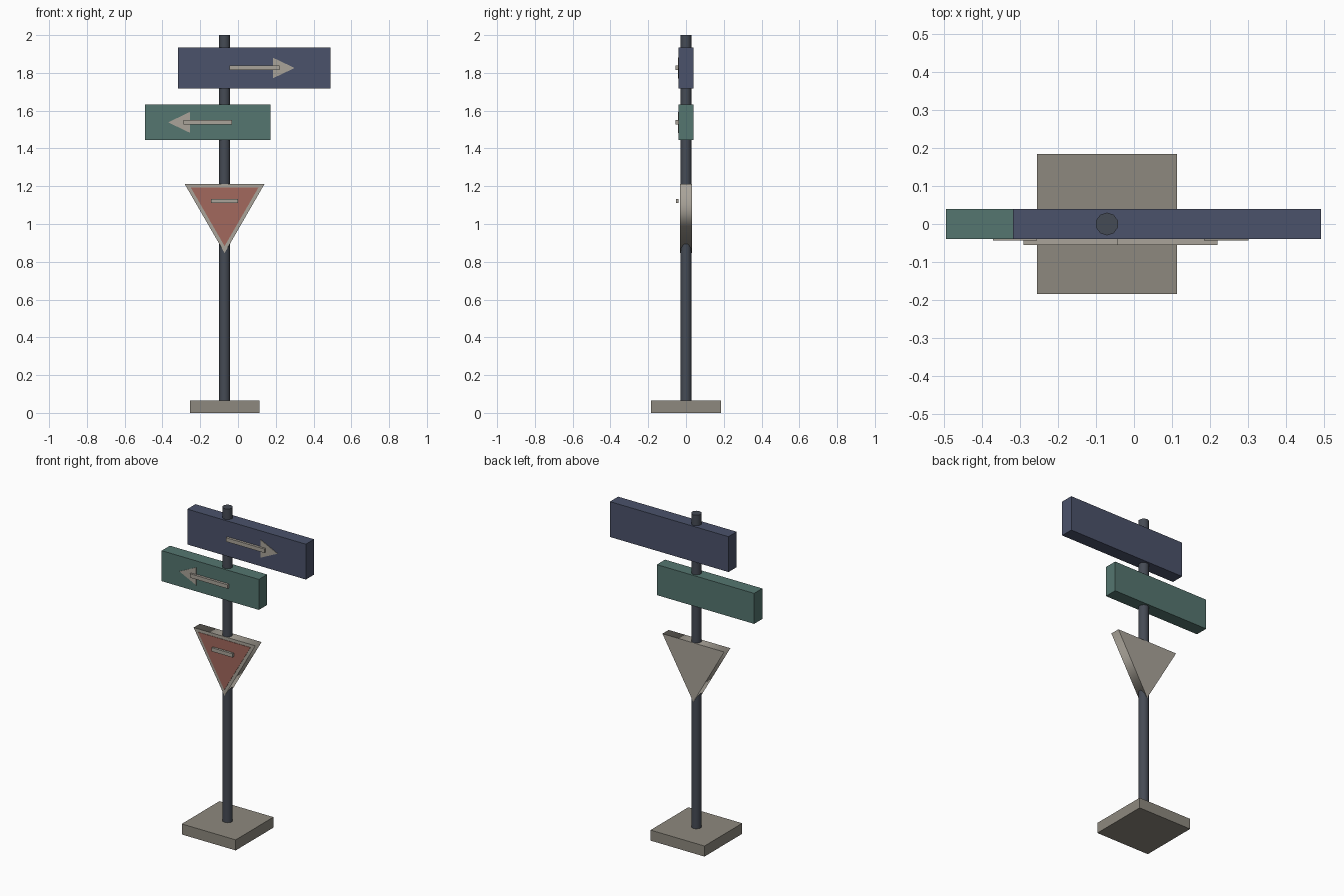
import bpy, bmesh, math

if "Cube" in bpy.data.objects:
    bpy.data.objects.remove(bpy.data.objects["Cube"])

PX = -0.071  # pole axis


def mat(name, rgb):
    m = bpy.data.materials.new(name)
    m.diffuse_color = (*rgb, 1)
    m.use_nodes = True
    m.node_tree.nodes["Principled BSDF"].inputs["Base Color"].default_value = m.diffuse_color
    return m


METAL = mat("dark_metal", (0.06, 0.07, 0.09))
STONE = mat("stone", (0.27, 0.25, 0.21))
PALE = mat("pale_paint", (0.40, 0.37, 0.32))
BLUE = mat("blue_paint", (0.07, 0.085, 0.145))
GREEN = mat("green_paint", (0.09, 0.18, 0.16))
RED = mat("red_paint", (0.36, 0.14, 0.11))


def finish(name, bm, m):
    bmesh.ops.recalc_face_normals(bm, faces=bm.faces)
    me = bpy.data.meshes.new(name)
    bm.to_mesh(me)
    bm.free()
    me.materials.append(m)
    ob = bpy.data.objects.new(name, me)
    bpy.context.collection.objects.link(ob)
    return ob


def box(name, x, y, z, m):
    """Box from (min, max) pairs."""
    bm = bmesh.new()
    bmesh.ops.create_cube(bm, size=1)
    for v in bm.verts:
        v.co = [lo + (c + 0.5) * (hi - lo) for c, (lo, hi) in zip(v.co, (x, y, z))]
    return finish(name, bm, m)


def prism(name, pts, y0, y1, m, smooth_sides=False):
    """Extrude an x-z outline along y."""
    bm = bmesh.new()
    face = bm.faces.new([bm.verts.new((x, y0, z)) for x, z in pts])
    ext = bmesh.ops.extrude_face_region(bm, geom=[face], use_keep_orig=True)
    for v in ext["geom"]:
        if isinstance(v, bmesh.types.BMVert):
            v.co.y = y1
    for f in bm.faces:
        f.smooth = smooth_sides and len(f.verts) == 4
    return finish(name, bm, m)


def down_triangle(r, z=1.089):
    return [(PX + r * math.sin(a), z - r * math.cos(a))
            for a in (0, 2 * math.pi / 3, 4 * math.pi / 3)]


def arrow(name, start, base, tip, z):
    """Raised shaft with a flat head, pointing from start to tip."""
    end = base + 0.3 * (tip - base)
    box(name + "_shaft", sorted((start, end)), (-0.055, -0.039),
        (z - 0.012, z + 0.012), PALE)
    prism(name + "_head", [(base, z - 0.055), (base, z + 0.055), (tip, z)],
          -0.043, -0.035, PALE)


# Base and pole
box("base", (-0.255, 0.113), (-0.184, 0.184), (0, 0.065), STONE)
bm = bmesh.new()
bmesh.ops.create_cone(bm, cap_ends=True, segments=10, radius1=0.03, radius2=0.03, depth=1.96)
for f in bm.faces:
    f.smooth = len(f.verts) == 4
pole = finish("pole", bm, METAL)
pole.location = (PX, 0, 1.02)

# Direction boards and their arrows
box("upper_board", (-0.318, 0.491), (-0.04, 0.04), (1.717, 1.935), BLUE)
box("lower_board", (-0.493, 0.171), (-0.04, 0.04), (1.444, 1.632), GREEN)
arrow("upper_arrow", -0.045, 0.184, 0.30, 1.826)
arrow("lower_arrow", -0.032, -0.255, -0.37, 1.538)

# Warning triangle with inset panel and bar
prism("triangle_plate", down_triangle(0.243), -0.0305, 0.0305, PALE, True)
prism("triangle_panel", down_triangle(0.206), -0.033, -0.02, RED)
box("triangle_bar", (-0.143, 0.0), (-0.054, -0.04), (1.11, 1.133), PALE)
